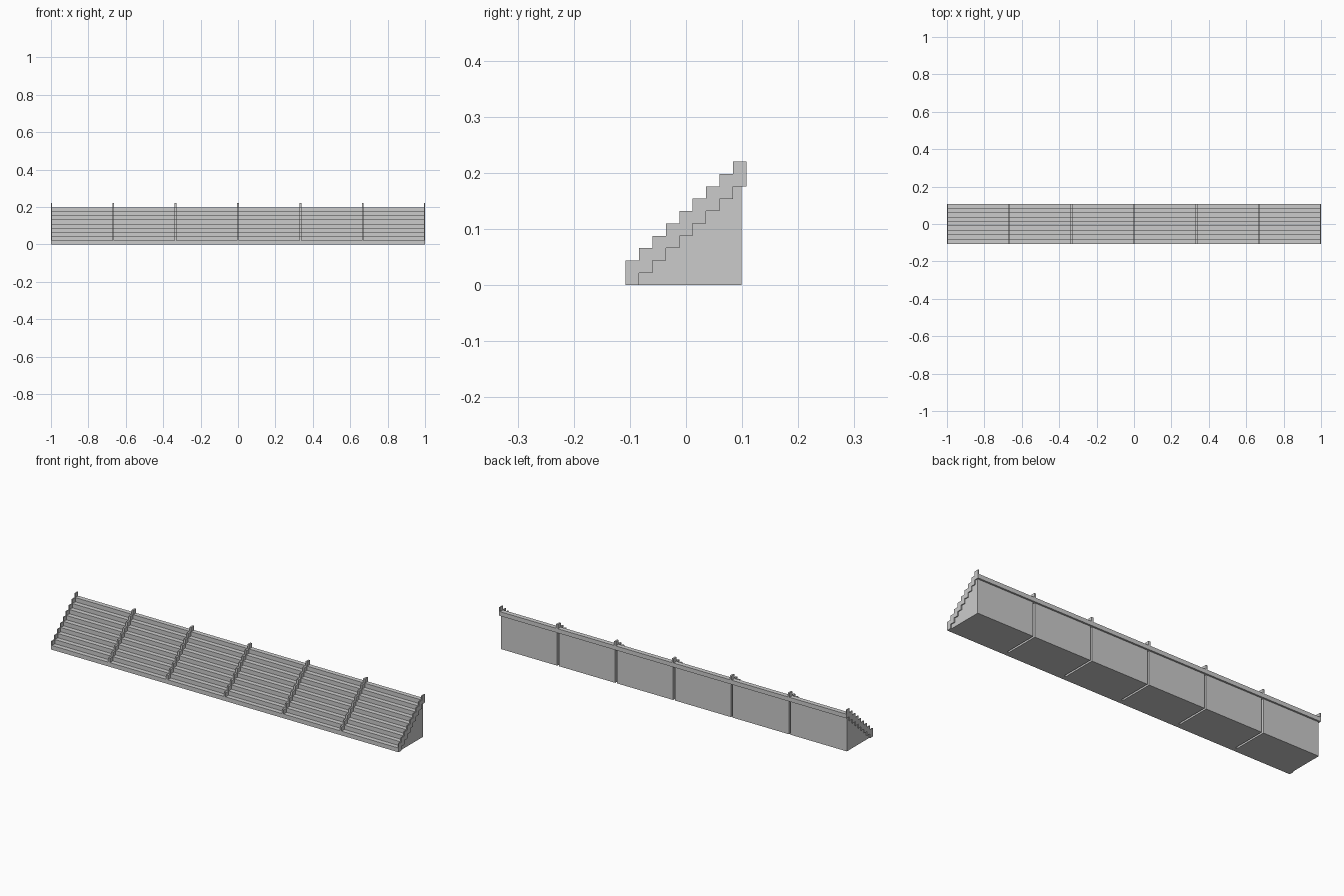
import bpy, bmesh

if "Cube" in bpy.data.objects:
    bpy.data.objects.remove(bpy.data.objects["Cube"])

ROWS = 9
BAYS = 6
Y0 = -0.108              # front edge
DY = 0.216 / ROWS        # tread depth
DZ = 0.022               # riser height
BACK = 0.099             # rear wall of the base
HALF = 0.005             # half thickness of a divider
BAY = 2.0 / BAYS


def extrude_x(name, profile, x0, x1):
    """Solid made by sweeping a (y, z) profile from x0 to x1."""
    bm = bmesh.new()
    face = bm.faces.new([bm.verts.new((x0, y, z)) for y, z in profile])
    ext = bmesh.ops.extrude_face_region(bm, geom=[face])
    moved = [v for v in ext["geom"] if isinstance(v, bmesh.types.BMVert)]
    bmesh.ops.translate(bm, verts=moved, vec=(x1 - x0, 0, 0))
    bmesh.ops.recalc_face_normals(bm, faces=bm.faces[:])
    mesh = bpy.data.meshes.new(name)
    bm.to_mesh(mesh)
    bm.free()
    obj = bpy.data.objects.new(name, mesh)
    bpy.context.collection.objects.link(obj)
    return obj


def stairs(first, last, lift, y_end=None):
    """Stair outline climbing from row first to row last."""
    pts = []
    for i in range(first, last):
        z = (i + lift) * DZ
        pts += [(Y0 + i * DY, z), (Y0 + (i + 1) * DY, z)]
    if y_end is not None:
        pts[-1] = (y_end, pts[-1][1])
    return pts


# stepped dividers, thinner at both ends
upper = stairs(0, ROWS, 2)
lower = stairs(1, ROWS, 0)
strip = [(Y0, 0)] + upper + lower[::-1] + [(Y0 + DY, 0)]
strip = [p for i, p in enumerate(strip) if p != strip[i - 1]]
for k in range(BAYS + 1):
    x = -1 + k * BAY
    extrude_x(f"divider_{k + 1}", strip, max(-1, x - HALF), min(1, x + HALF))

# base blocks and seat rows of each bay
base = [(Y0 + DY, 0)] + stairs(1, ROWS, 0, BACK) + [(BACK, 0)]
for k in range(BAYS):
    x0 = -1 + k * BAY + HALF
    x1 = x0 + BAY - 2 * HALF
    extrude_x(f"base_block_{k + 1}", base, x0, x1)
    for i in range(ROWS):
        y, z = Y0 + i * DY, i * DZ
        row = [(y, z), (y + DY, z), (y + DY, z + DZ), (y, z + DZ)]
        extrude_x(f"seat_row_{k + 1}_{i + 1}", row, x0, x1)
